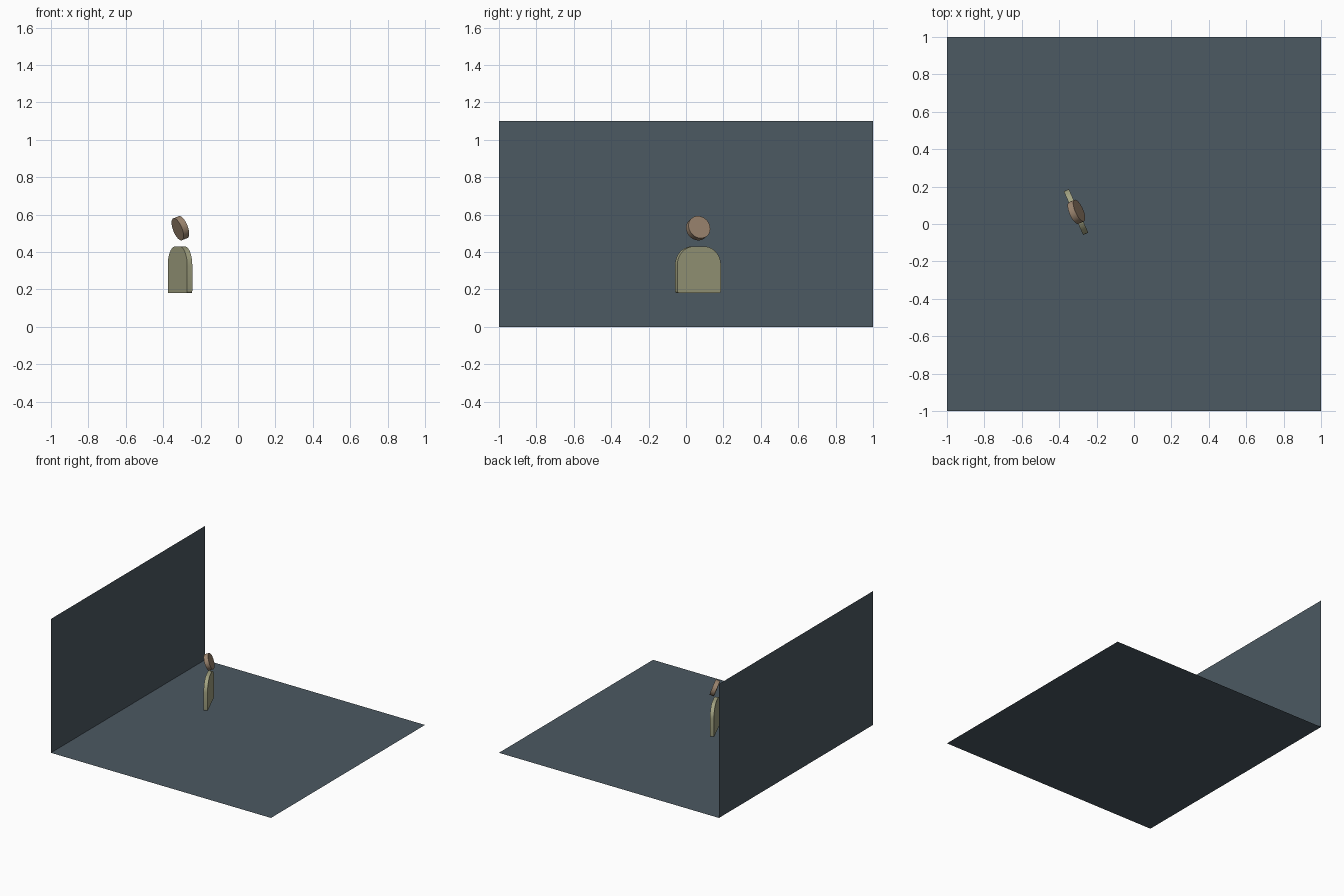
import bpy, bmesh
from math import sin, cos, pi, radians
from mathutils import Matrix, Vector

if "Cube" in bpy.data.objects:
    bpy.data.objects.remove(bpy.data.objects["Cube"])

YAW = radians(24)


def material(name, rgb):
    m = bpy.data.materials.new(name)
    m.diffuse_color = (*rgb, 1)
    m.use_nodes = True
    m.node_tree.nodes["Principled BSDF"].inputs["Base Color"].default_value = m.diffuse_color
    return m


def add_object(name, bm, mat):
    me = bpy.data.meshes.new(name)
    bm.to_mesh(me)
    bm.free()
    me.materials.append(mat)
    ob = bpy.data.objects.new(name, me)
    bpy.context.collection.objects.link(ob)
    return ob


def sheet(name, corners, mat):
    bm = bmesh.new()
    bm.faces.new([bm.verts.new(c) for c in corners])
    return add_object(name, bm, mat)


def plate(name, outline, thick, centre, pitch, mat):
    """Extrude a (y, z) outline along x, then tilt back, turn and place it."""
    bm = bmesh.new()
    f = bm.faces.new([bm.verts.new((thick / 2, y, z)) for y, z in outline])
    new = bmesh.ops.extrude_face_region(bm, geom=[f], use_keep_orig=True)["geom"]
    bmesh.ops.translate(bm, vec=(-thick, 0, 0),
                        verts=[v for v in new if isinstance(v, bmesh.types.BMVert)])
    bmesh.ops.recalc_face_normals(bm, faces=bm.faces)
    ob = add_object(name, bm, mat)
    ob.matrix_world = (Matrix.Translation(Vector(centre)) @ Matrix.Rotation(YAW, 4, 'Z')
                       @ Matrix.Rotation(-pitch, 4, 'Y'))
    bpy.ops.object.select_all(action='DESELECT')
    ob.select_set(True)
    bpy.context.view_layer.objects.active = ob
    bpy.ops.object.shade_smooth_by_angle(angle=radians(30))
    return ob


def arc(cy, cz, r, a0, a1, n):
    return [(cy + r * cos(a0 + (a1 - a0) * i / n), cz + r * sin(a0 + (a1 - a0) * i / n))
            for i in range(n + 1)]


slate = material("slate", (0.072, 0.1, 0.122))
olive = material("olive", (0.36, 0.36, 0.22))
tan = material("tan", (0.33, 0.235, 0.16))

# Floor and upright wall sheets
sheet("floor", [(-1, -1, 0), (1, -1, 0), (1, 1, 0), (-1, 1, 0)], slate)
sheet("wall", [(-1, -1, 0), (-1, 1, 0), (-1, 1, 1.1), (-1, -1, 1.1)], slate)

# Torso: upright plate with broad rounded shoulders and small bottom corners
W, H, R, S = 0.1275, 0.125, 0.1, 0.012
torso = (arc(W - S, -H + S, S, -pi / 2, 0, 4) + arc(W - R, H - R, R, 0, pi / 2, 10)
         + arc(R - W, H - R, R, pi / 2, pi, 10) + arc(S - W, -H + S, S, pi, 1.5 * pi, 4))
plate("torso", torso, 0.03, (-0.31, 0.064, 0.305), 0, olive)

# Head: disc leaning back
plate("head", arc(0, 0, 0.063, 0, 2 * pi * 31 / 32, 31), 0.035,
      (-0.308, 0.065, 0.527), radians(20), tan)
